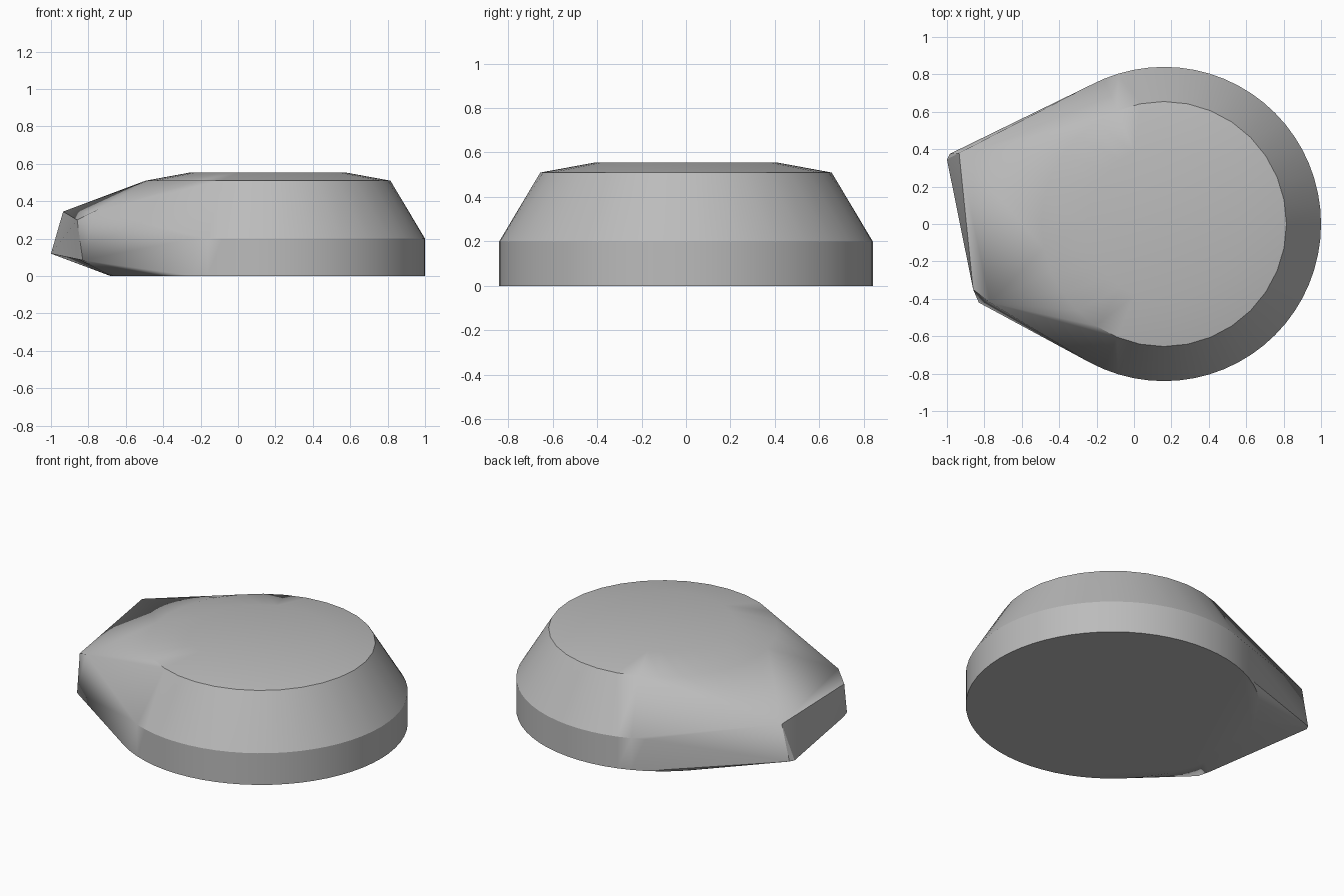
import bpy, bmesh, math

cube = bpy.data.objects.get("Cube")
if cube:
    bpy.data.objects.remove(cube, do_unlink=True)

grey = bpy.data.materials.new("plain grey")
grey.use_nodes = True
grey.diffuse_color = (0.5, 0.5, 0.5, 1)
grey.node_tree.nodes["Principled BSDF"].inputs["Base Color"].default_value = (0.5, 0.5, 0.5, 1)

CENTRE_X = 0.16
# Round body rings: radius, height, sides
RINGS = [(0.84, 0.0, 64), (0.84, 0.2, 64), (0.655, 0.51, 32), (0.41, 0.555, 32)]
# Corners of the slanted snout face
SNOUT = [(-0.935, 0.38, 0.345), (-1.0, 0.345, 0.12), (-0.985, 0.375, 0.12),
         (-0.86, -0.35, 0.3), (-0.77, -0.42, 0.345),
         (-0.83, -0.42, 0.085), (-0.855, -0.35, 0.09)]

bm = bmesh.new()
for radius, z, sides in RINGS:
    for i in range(sides):
        a = math.tau * i / sides
        bm.verts.new((CENTRE_X + radius * math.cos(a), radius * math.sin(a), z))
for corner in SNOUT:
    bm.verts.new(corner)

# Stretch one skin over the round body and the snout
hull = bmesh.ops.convex_hull(bm, input=bm.verts[:])
loose = [v for v in bm.verts if not v.link_faces]
bmesh.ops.delete(bm, geom=loose, context='VERTS')
bmesh.ops.dissolve_limit(bm, angle_limit=math.radians(0.5),
                         verts=bm.verts[:], edges=bm.edges[:])
bmesh.ops.recalc_face_normals(bm, faces=bm.faces[:])

mesh = bpy.data.meshes.new("body_with_snout")
bm.to_mesh(mesh)
bm.free()
mesh.materials.append(grey)
body = bpy.data.objects.new("body_with_snout", mesh)
bpy.context.collection.objects.link(body)

# Smooth the round walls, keep the rims crisp
bpy.ops.object.select_all(action='DESELECT')
body.select_set(True)
bpy.context.view_layer.objects.active = body
bpy.ops.object.shade_smooth_by_angle(angle=math.radians(30))
